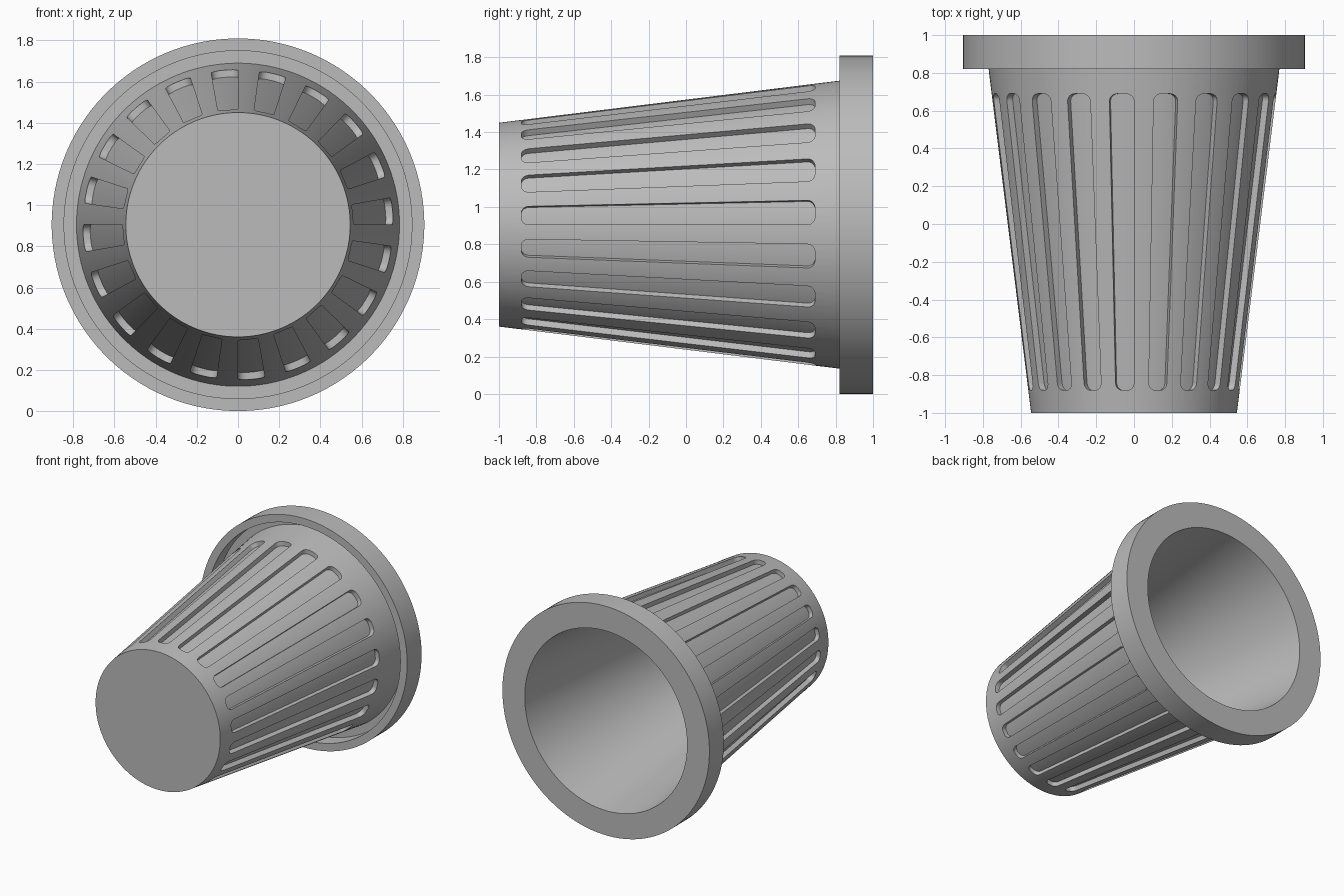
import bpy, bmesh
from math import sin, cos, pi, radians, sqrt
from mathutils import Vector

old = bpy.data.objects.get("Cube")
if old:
    bpy.data.objects.remove(old, do_unlink=True)

AXIS_Z = 0.905
SEGMENTS = 120
SLOTS = 20
SLOT_ANGLE = radians(10)
SLOT_FRONT, SLOT_BACK = -0.88, 0.69
SLOT_DEPTH = 0.035
CORNER = 0.04


def wall_radius(y):
    """Outer radius of the tapered wall."""
    return 0.545 + (y + 1) * 0.1236


def polar(radius, angle, y):
    return Vector((radius * cos(angle), y, AXIS_Z + radius * sin(angle)))


def make_object(name, bm):
    bmesh.ops.recalc_face_normals(bm, faces=bm.faces)
    mesh = bpy.data.meshes.new(name)
    bm.to_mesh(mesh)
    bm.free()
    obj = bpy.data.objects.new(name, mesh)
    bpy.context.collection.objects.link(obj)
    return obj


# Single grey material
grey = bpy.data.materials.new("plain grey")
grey.use_nodes = True
colour = (0.5, 0.5, 0.5, 1)
grey.diffuse_color = colour
grey.node_tree.nodes["Principled BSDF"].inputs["Base Color"].default_value = colour

# Cup: closed profile (radius, y) turned about the long axis,
# with an undercut ring behind the hanging rim
profile = [(0, -1), (wall_radius(-1), -1), (wall_radius(0.94), 0.94),
           (0.845, 0.94), (0.845, 0.82), (0.905, 0.82), (0.905, 1),
           (0.71, 1), (0.475, -0.92), (0, -0.92)]
bm = bmesh.new()
start = pi / SEGMENTS
verts = [bm.verts.new(polar(r, start, y)) for r, y in profile]
edges = [bm.edges.new(pair) for pair in zip(verts, verts[1:])]
bmesh.ops.spin(bm, geom=verts + edges, cent=(0, 0, AXIS_Z), axis=(0, 1, 0),
               angle=2 * pi, steps=SEGMENTS, use_duplicate=False)
bmesh.ops.remove_doubles(bm, verts=bm.verts, dist=1e-4)
cup = make_object("tapered_cup", bm)
cup.data.materials.append(grey)

# Slot cutters: columns across each slot, shortened near its rounded corners
mean_radius = wall_radius(-0.1)
corner_angle = CORNER / mean_radius
arc = [corner_angle * (1 - cos(i * pi / 12)) for i in range(7)]
columns = arc + [SLOT_ANGLE / 2] + [SLOT_ANGLE - a for a in reversed(arc)]
bm = bmesh.new()
for slot in range(SLOTS):
    turn = slot * 2 * pi / SLOTS
    rings = []
    for a in columns:
        edge = min(a, SLOT_ANGLE - a)
        t = max(0, 1 - edge / corner_angle)
        inset = CORNER * (1 - sqrt(max(0, 1 - t * t)))
        lo, hi = SLOT_FRONT + inset, SLOT_BACK - inset
        corners = [(lo, -SLOT_DEPTH), (hi, -SLOT_DEPTH), (hi, 0.03), (lo, 0.03)]
        rings.append([bm.verts.new(polar(wall_radius(y) + d, turn + a, y))
                      for y, d in corners])
    for p, q in zip(rings, rings[1:]):
        for i in range(4):
            j = (i + 1) % 4
            bm.faces.new((p[i], p[j], q[j], q[i]))
    bm.faces.new(rings[0])
    bm.faces.new(rings[-1])
cutter = make_object("slot_cutter", bm)
cutter.data.materials.append(grey)
cutter.hide_render = True

# Cut the slots into the wall
cut = cup.modifiers.new("slots", "BOOLEAN")
cut.operation = "DIFFERENCE"
cut.solver = "EXACT"
cut.object = cutter
bpy.context.view_layer.objects.active = cup
cup.select_set(True)
bpy.ops.object.modifier_apply(modifier=cut.name)
bpy.data.objects.remove(cutter, do_unlink=True)

bpy.ops.object.select_all(action="DESELECT")
cup.select_set(True)
bpy.ops.object.shade_smooth_by_angle(angle=radians(30))
